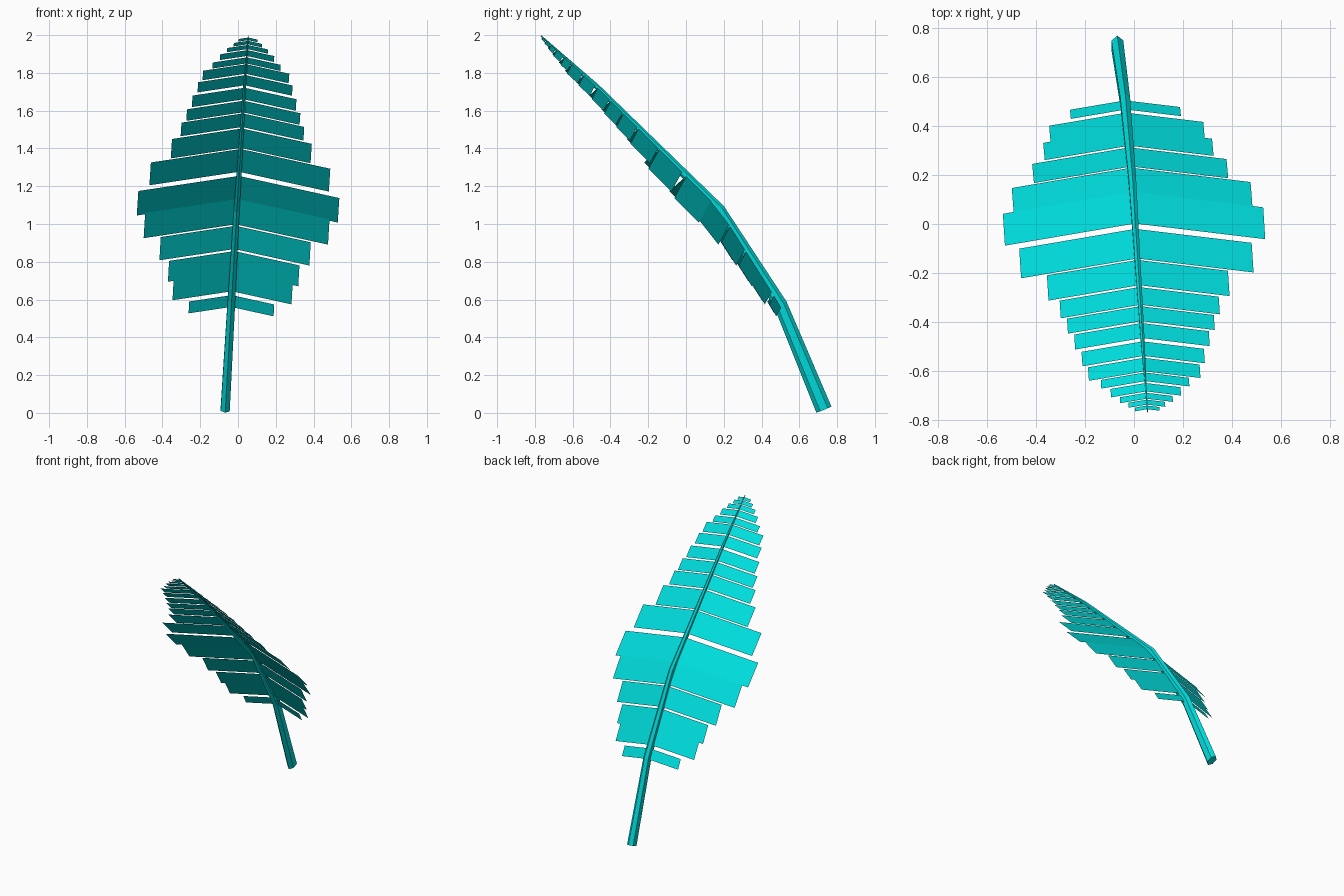
import bpy, bmesh
from mathutils import Vector

if "Cube" in bpy.data.objects:
    bpy.data.objects.remove(bpy.data.objects["Cube"])

teal = bpy.data.materials.new("teal")
teal.diffuse_color = (0.0, 0.72, 0.72, 1)
teal.use_nodes = True
teal.node_tree.nodes["Principled BSDF"].inputs["Base Color"].default_value = teal.diffuse_color

# Stem centre line from foot to tip, with half depth of the section
path = [Vector(p) for p in ((-0.068, 0.73, 0.0175), (-0.036, 0.5, 0.573),
                            (-0.007, 0.18, 1.077), (0.035, -0.473, 1.728),
                            (0.055, -0.768, 1.997))]
depth = [0.043, 0.036, 0.027, 0.014, 0.003]
SECTION = [(0, 1), (-0.56, 0.5), (-0.56, -0.5), (0, -1), (0.56, -0.5), (0.56, 0.5)]


def finish(bm, name):
    mesh = bpy.data.meshes.new(name)
    bm.to_mesh(mesh)
    bm.free()
    mesh.materials.append(teal)
    obj = bpy.data.objects.new(name, mesh)
    bpy.context.collection.objects.link(obj)


def on_stem(y):
    for a, b in zip(path, path[1:]):
        if a.y >= y >= b.y:
            return a.lerp(b, (a.y - y) / (a.y - b.y))
    return path[-1].copy()


# Stem: six-sided tapering tube
bm = bmesh.new()
rings = []
for i, p in enumerate(path):
    d_in = (p - path[i - 1]).normalized() if i else Vector()
    d_out = (path[i + 1] - p).normalized() if i < len(path) - 1 else Vector()
    tangent = (d_in + d_out).normalized()
    side = tangent.cross(Vector((0, 1, 0.5))).normalized()
    up = side.cross(tangent).normalized()
    rings.append([bm.verts.new(p + side * u * depth[i] + up * v * depth[i])
                  for u, v in SECTION])
for a, b in zip(rings, rings[1:]):
    for k in range(6):
        n = (k + 1) % 6
        bm.faces.new((a[k], a[n], b[n], b[k]))
bm.faces.new(rings[0])
bm.faces.new(rings[-1])
bmesh.ops.recalc_face_normals(bm, faces=bm.faces)
finish(bm, "stem")

# Leaflet pairs: lower root y, upper root y, length
leaflets = [(.505, .468, .225), (.455, .39, .315), (.39, .32, .345), (.313, .235, .397),
            (.23, .125, .488), (.132, .002, .532), (-.02, -.141, .475), (-.147, -.25, .37),
            (-.258, -.33, .325), (-.336, -.397, .3), (-.405, -.466, .275),
            (-.48, -.539, .25), (-.547, -.602, .228), (-.607, -.642, .18),
            (-.65, -.684, .143), (-.69, -.714, .108), (-.718, -.738, .075),
            (-.742, -.757, .05)]
for name, outward in (("right_leaflets", Vector((1, -0.12, -0.22))),
                      ("left_leaflets", Vector((-1, -0.17, -0.15)))):
    bm = bmesh.new()
    for y_low, y_high, length in leaflets:
        low, high = on_stem(y_low), on_stem(y_high)
        quad = [low, low + outward * length, high + outward * length, high]
        if outward.x < 0:
            quad.reverse()
        bm.faces.new([bm.verts.new(p) for p in quad])
    finish(bm, name)
